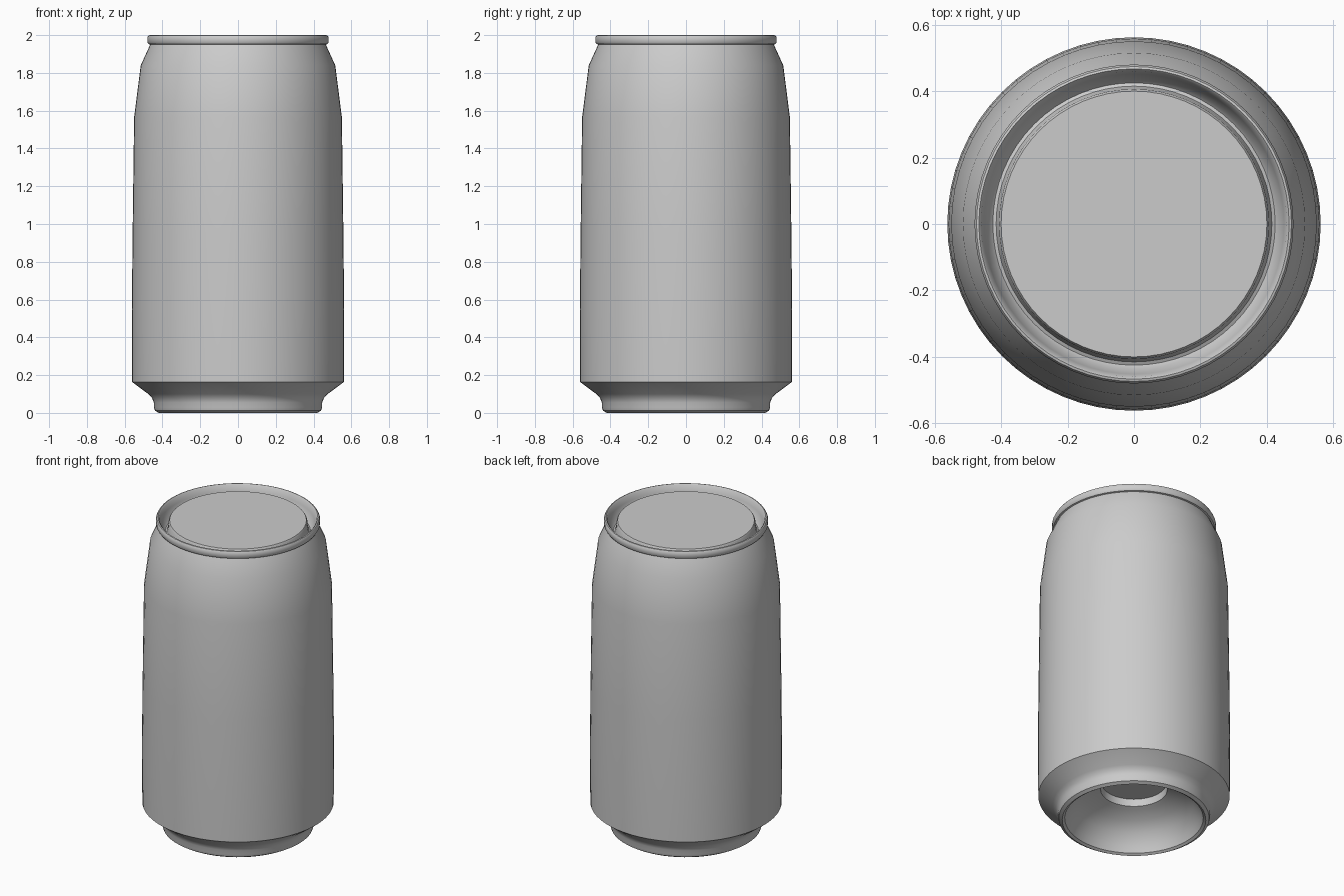
import bpy, bmesh, math

cube = bpy.data.objects.get("Cube")
if cube:
    bpy.data.objects.remove(cube, do_unlink=True)

SIDES = 64

metal = bpy.data.materials.new("bare grey metal")
metal.use_nodes = True
grey = (0.6, 0.6, 0.6, 1)
metal.diffuse_color = grey
metal.node_tree.nodes["Principled BSDF"].inputs["Base Color"].default_value = grey


def lathe(name, profile):
    """Spin a (radius, height) profile around z; listed from bottom centre upward."""
    bm = bmesh.new()
    verts = [bm.verts.new((r, 0, z)) for r, z in profile]
    edges = [bm.edges.new(pair) for pair in zip(verts, verts[1:])]
    bmesh.ops.spin(bm, geom=verts + edges, cent=(0, 0, 0), axis=(0, 0, 1),
                   angle=math.tau, steps=SIDES, use_duplicate=False)
    bmesh.ops.remove_doubles(bm, verts=bm.verts, dist=0.0005)
    bmesh.ops.recalc_face_normals(bm, faces=bm.faces)
    mesh = bpy.data.meshes.new(name)
    bm.to_mesh(mesh)
    bm.free()
    obj = bpy.data.objects.new(name, mesh)
    bpy.context.collection.objects.link(obj)
    mesh.materials.append(metal)
    bpy.ops.object.select_all(action='DESELECT')
    obj.select_set(True)
    bpy.context.view_layer.objects.active = obj
    bpy.ops.object.shade_smooth_by_angle(angle=math.radians(35))
    return obj


# Domed underside with its small central recess
underside = [(0, 0.25), (0.19, 0.25), (0.195, 0.205), (0.22, 0.195),
             (0.29, 0.165), (0.35, 0.115), (0.39, 0.05), (0.405, 0.01)]
# Foot ring and chamfer up to the wall
foot = [(0.42, 0), (0.44, 0.012), (0.445, 0.03), (0.446, 0.055),
        (0.456, 0.08), (0.475, 0.1), (0.56, 0.163)]
# Wall and tapering shoulder
wall = [(0.562, 0.55), (0.558, 0.95), (0.55, 1.565), (0.515, 1.84), (0.465, 1.95)]
# Rolled rim
rim = [(0.474, 1.953), (0.48, 1.963), (0.48, 1.988), (0.474, 1.998),
       (0.467, 2), (0.46, 1.993)]
# Sunken groove and raised lid panel
lid = [(0.452, 1.96), (0.435, 1.915), (0.425, 1.905), (0.415, 1.91),
       (0.41, 1.925), (0.406, 1.97), (0.4, 1.98), (0, 1.98)]

lathe("can", underside + foot + wall + rim + lid)
